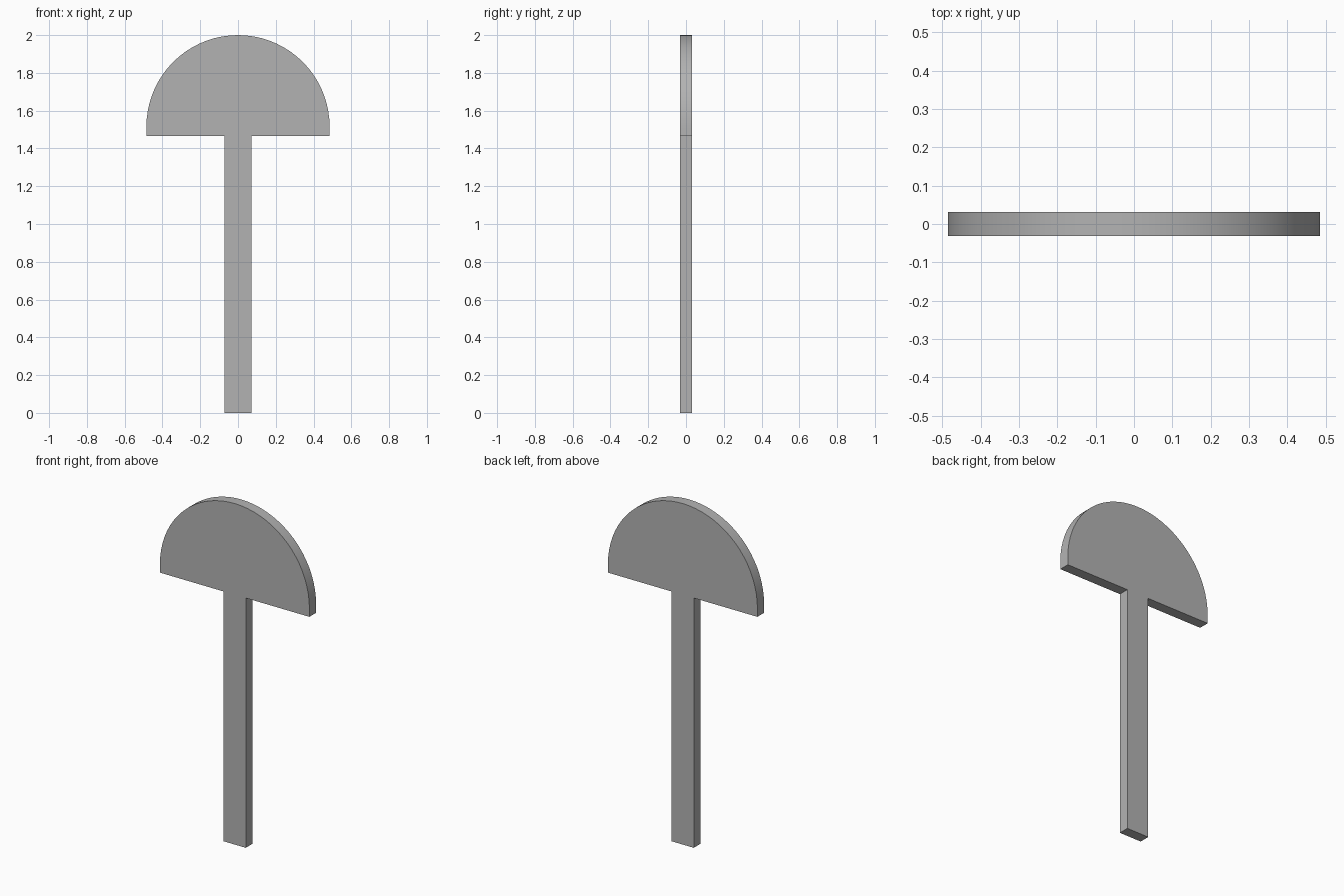
import bpy, bmesh
from math import cos, sin, pi, radians

cube = bpy.data.objects.get("Cube")
if cube:
    bpy.data.objects.remove(cube, do_unlink=True)

HALF_DEPTH = 0.031
RADIUS, CENTRE_Z = 0.485, 1.515
CAP_BOTTOM, STEM_HALF = 1.465, 0.072
SEGMENTS = 36

grey = bpy.data.materials.new("plain_grey")
grey.use_nodes = True
colour = (0.45, 0.45, 0.45, 1)
grey.diffuse_color = colour
grey.node_tree.nodes["Principled BSDF"].inputs["Base Color"].default_value = colour

# Outline: stem, straight lower rim, then the domed top
outline = [(-STEM_HALF, CAP_BOTTOM), (-STEM_HALF, 0), (STEM_HALF, 0),
           (STEM_HALF, CAP_BOTTOM), (RADIUS, CAP_BOTTOM)]
outline += [(RADIUS * cos(pi * i / SEGMENTS), CENTRE_Z + RADIUS * sin(pi * i / SEGMENTS))
            for i in range(SEGMENTS + 1)]
outline.append((-RADIUS, CAP_BOTTOM))

# Extrude the flat profile to its thickness
bm = bmesh.new()
front = bm.faces.new([bm.verts.new((x, -HALF_DEPTH, z)) for x, z in outline])
result = bmesh.ops.extrude_face_region(bm, geom=[front], use_keep_orig=True)
back = [v for v in result["geom"] if isinstance(v, bmesh.types.BMVert)]
bmesh.ops.translate(bm, verts=back, vec=(0, 2 * HALF_DEPTH, 0))
bmesh.ops.recalc_face_normals(bm, faces=bm.faces)
mesh = bpy.data.meshes.new("domed_panel_with_stem")
bm.to_mesh(mesh)
bm.free()
mesh.materials.append(grey)

panel = bpy.data.objects.new("domed_panel_with_stem", mesh)
bpy.context.collection.objects.link(panel)
bpy.context.view_layer.objects.active = panel
panel.select_set(True)
bpy.ops.object.shade_smooth_by_angle(angle=radians(30))
